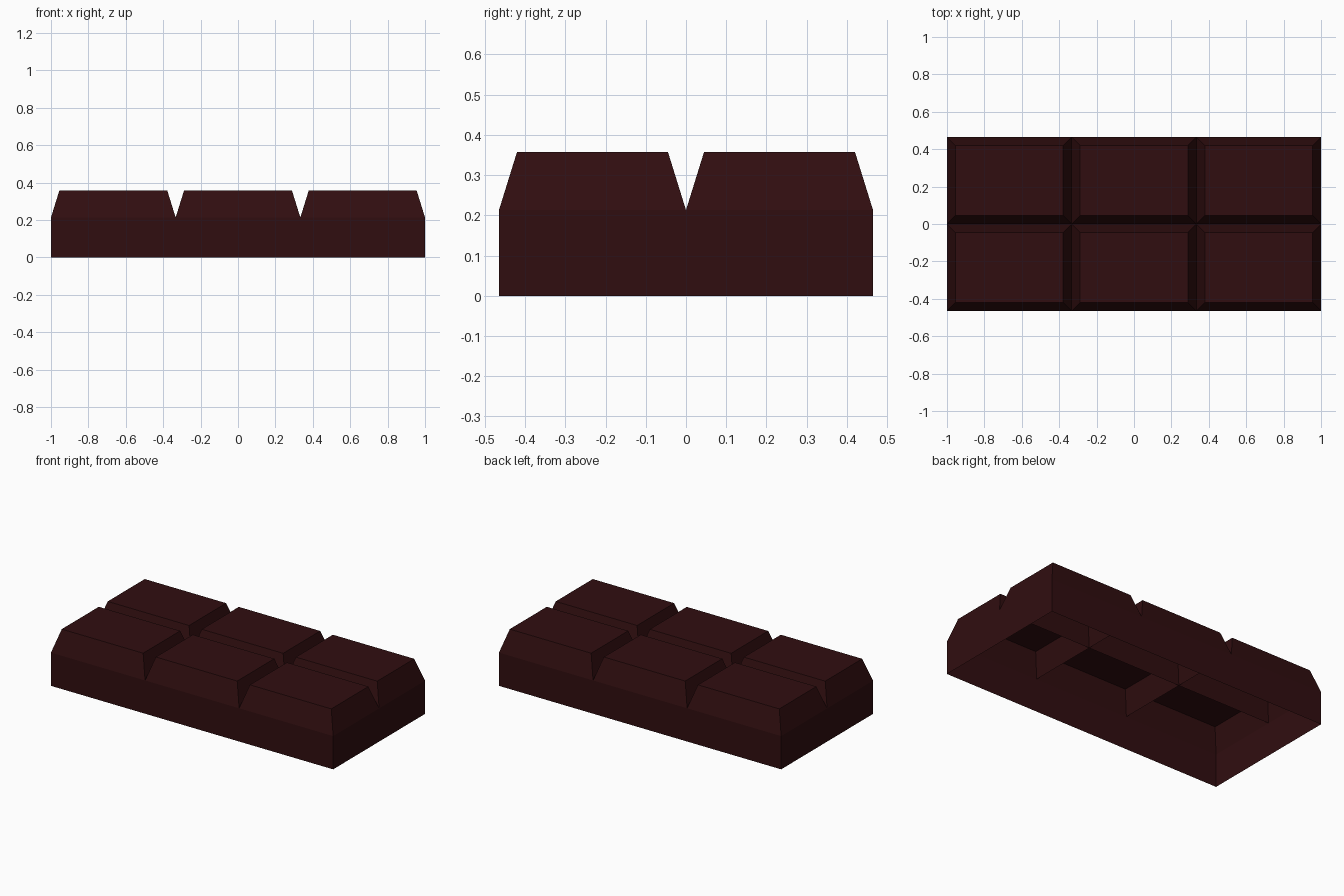
import bpy
import bmesh
from mathutils import Matrix, Vector

cube = bpy.data.objects.get("Cube")
if cube:
    bpy.data.objects.remove(cube, do_unlink=True)

HALF_LENGTH, HALF_WIDTH = 1.0, 0.465
SHOULDER, TOP, BEVEL = 0.213, 0.358, 0.045

# Dark chocolate colour
chocolate = bpy.data.materials.new("dark_chocolate")
chocolate.use_nodes = True
color = (0.030, 0.0043, 0.005, 1.0)
chocolate.diffuse_color = color
bsdf = next(n for n in chocolate.node_tree.nodes if n.type == "BSDF_PRINCIPLED")
bsdf.inputs["Base Color"].default_value = color

# Sheet of three by two segments at the groove floor
bm = bmesh.new()
bmesh.ops.create_grid(bm, x_segments=3, y_segments=2, size=1.0)
bmesh.ops.transform(
    bm, verts=bm.verts,
    matrix=Matrix.Translation((0, 0, SHOULDER)) @ Matrix.Diagonal((HALF_LENGTH, HALF_WIDTH, 1, 1)))
segments = list(bm.faces)
rim = [e for e in bm.edges if e.is_boundary]

# Outer walls, left open underneath
walls = bmesh.ops.extrude_edge_only(bm, edges=rim)["geom"]
bmesh.ops.translate(bm, vec=Vector((0, 0, -SHOULDER)),
                    verts=[v for v in walls if isinstance(v, bmesh.types.BMVert)])

# Raised segments with sloping sides, forming the grooves
bmesh.ops.inset_individual(bm, faces=segments, thickness=BEVEL, use_even_offset=True)
raised = {v for f in segments for v in f.verts}
bmesh.ops.translate(bm, vec=Vector((0, 0, TOP - SHOULDER)), verts=list(raised))

# Outward normals on the open shell
bmesh.ops.recalc_face_normals(bm, faces=bm.faces)
bm.normal_update()
if segments[0].normal.z < 0:
    bmesh.ops.reverse_faces(bm, faces=bm.faces)

mesh = bpy.data.meshes.new("chocolate_bar")
bm.to_mesh(mesh)
bm.free()
mesh.materials.append(chocolate)
bpy.context.collection.objects.link(bpy.data.objects.new("chocolate_bar", mesh))
